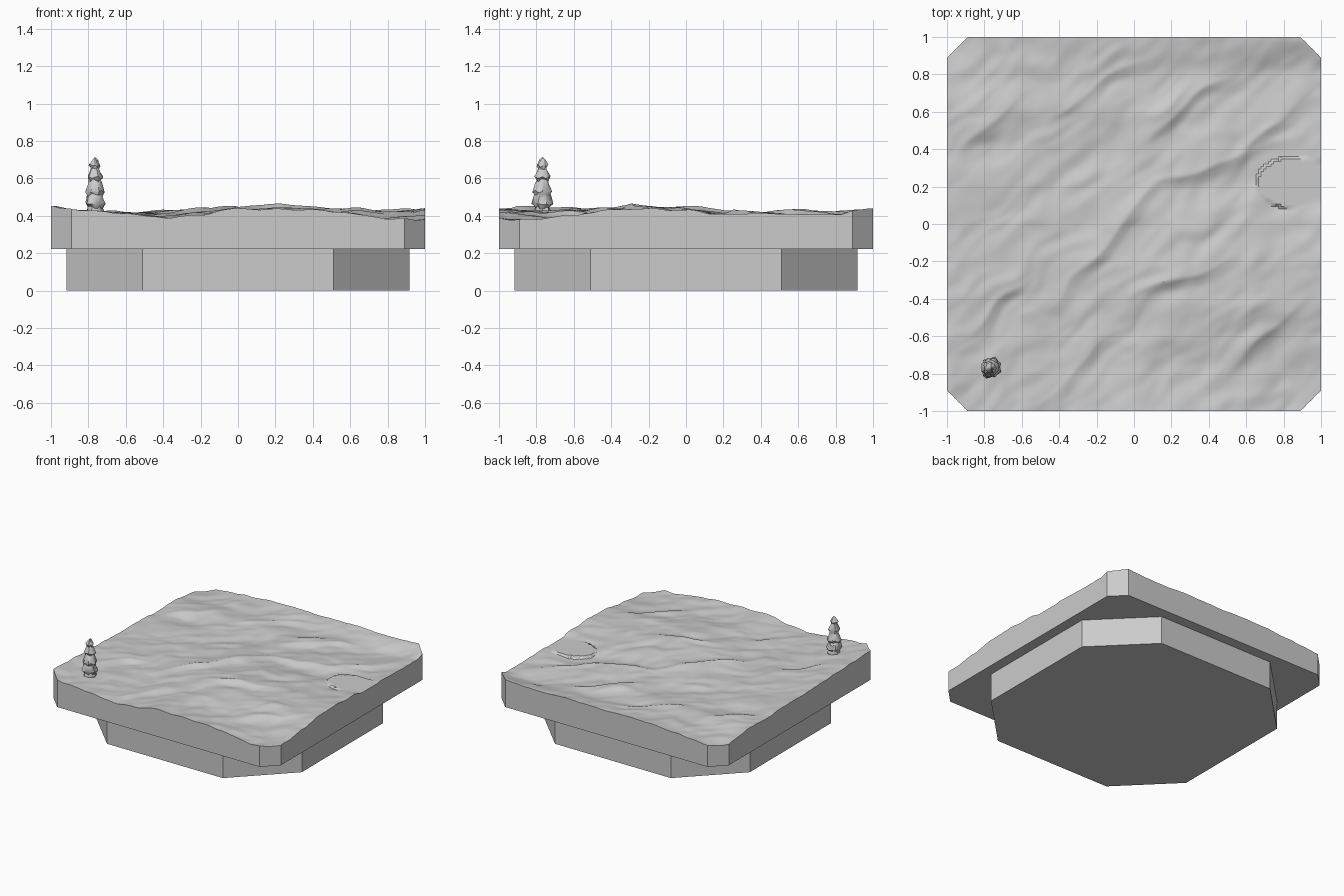
import bpy, bmesh, math, random
from mathutils import Vector, noise

random.seed(4)
if "Cube" in bpy.data.objects:
    bpy.data.objects.remove(bpy.data.objects["Cube"])

stone = bpy.data.materials.new("plain_grey")
stone.use_nodes = True
GREY = (0.6, 0.6, 0.6, 1)
stone.diffuse_color = GREY
stone.node_tree.nodes["Principled BSDF"].inputs["Base Color"].default_value = GREY


def finish(name, bm, smooth=None):
    bmesh.ops.recalc_face_normals(bm, faces=bm.faces)
    mesh = bpy.data.meshes.new(name)
    bm.to_mesh(mesh)
    bm.free()
    ob = bpy.data.objects.new(name, mesh)
    bpy.context.collection.objects.link(ob)
    mesh.materials.append(stone)
    if smooth:
        bpy.ops.object.select_all(action="DESELECT")
        bpy.context.view_layer.objects.active = ob
        ob.select_set(True)
        bpy.ops.object.shade_smooth_by_angle(angle=math.radians(smooth))
    return ob


# Plinth: square with wide chamfered corners
def plinth(half, corner, height):
    bm = bmesh.new()
    ring = []
    for k in range(4):
        c, s = round(math.cos(k * math.pi / 2)), round(math.sin(k * math.pi / 2))
        for x, y in ((half, -corner), (half, corner)):
            ring.append(bm.verts.new((c * x - s * y, s * x + c * y, 0)))
    face = bm.faces.new(ring)
    top = bmesh.ops.extrude_face_region(bm, geom=[face])["geom"]
    bmesh.ops.translate(bm, vec=(0, 0, height),
                        verts=[v for v in top if isinstance(v, bmesh.types.BMVert)])
    return finish("plinth", bm)


# Rim heights along each side of the terrain, from -1 to 1
FRONT = (.445, .425, .405, .385, .405, .438, .435, .43, .415, .385, .382)
BACK = (.38, .40, .42, .43, .435, .43, .435, .435, .43, .435, .452)
LEFT = (.45, .45, .44, .435, .43, .425, .425, .41, .42, .40, .38)
RIGHT = (.382, .382, .405, .432, .438, .43, .405, .415, .405, .405, .45)

# Crests of the main ridges, start and end, with the steep side to the right
RIDGES = (((-1.1, .25), (-.6, .66)), ((-.4, -.38), (.1, .2)), ((.05, .18), (.6, .38)),
          ((.55, .36), (1.1, .85)), ((-.4, .62), (.1, .9)), ((.05, -.38), (.5, -.2)),
          ((-.6, -1.05), (-.15, -.62)), ((.5, -.8), (.9, -.42)), ((-.95, -.65), (-.6, -.3)),
          ((.1, .48), (.5, .8)))


def along(rim, t):
    f = min(max((t + 1) * 5, 0), 9.999)
    i = int(f)
    w = f - i
    w = w * w * (3 - 2 * w)
    return rim[i] * (1 - w) + rim[i + 1] * w


# Long slope on one side of a crest, short steep drop on the other
def ridge(p, start, end):
    a, run = Vector(start), Vector(end) - Vector(start)
    t = (p - a).dot(run) / run.length_squared
    if not -0.2 < t < 1.2:
        return 0
    side = (run.y * (p.x - a.x) - run.x * (p.y - a.y)) / run.length
    taper = math.cos((t - 0.5) * math.pi / 1.4)
    return taper * (math.exp(side / 0.13) if side < 0 else max(0, 1 - side / 0.07) ** 1.5)


def height(x, y):
    # Blend the four rims across the square
    a, b = (x + 1) / 2, (y + 1) / 2
    z = (1 - b) * along(FRONT, x) + b * along(BACK, x)
    z += (1 - a) * along(LEFT, y) + a * along(RIGHT, y)
    z -= ((1 - a) * (1 - b) * FRONT[0] + a * (1 - b) * FRONT[-1]
          + (1 - a) * b * BACK[0] + a * b * BACK[-1])
    # Diagonal wind-blown ridges, fading towards the rim
    inner = min(1, 4 * (1 - max(abs(x), abs(y))))
    wave = Vector((noise.noise(Vector((x * 4, y * 4, 7))), noise.noise(Vector((x * 4, y * 4, 9)))))
    p = Vector((x, y)) + 0.05 * wave
    z += (0.2 + 0.8 * inner) * 0.024 * max(ridge(p, *r) for r in RIDGES) - 0.016 * inner
    # Finer ripples along the same direction
    ang = math.radians(40)
    u = p.x * math.cos(ang) + p.y * math.sin(ang)
    v = p.y * math.cos(ang) - p.x * math.sin(ang)
    z += 0.010 * inner * noise.noise(Vector((u * 1.2, v * 4, 1)))
    z += 0.012 * (0.4 + 0.6 * inner) * noise.noise(Vector((u * 3, v * 8, 3)))
    z += 0.006 * noise.noise(Vector((u * 8, v * 15, 5)))
    # Small level clearing by the right rim
    if math.hypot((x - 0.86) / 0.2, (y - 0.22) / 0.14) < 1:
        z = max(z, 0.41)
    return z


# Terrain slab: grid trimmed at the corners, walls dropped to its underside
def terrain(underside, chamfer):
    bm = bmesh.new()
    bmesh.ops.create_grid(bm, x_segments=150, y_segments=150, size=1)
    for sx in (-1, 1):
        for sy in (-1, 1):
            bmesh.ops.bisect_plane(bm, geom=bm.verts[:] + bm.edges[:] + bm.faces[:],
                                   plane_co=(sx, sy * chamfer, 0),
                                   plane_no=(sx, sy, 0), clear_outer=True)
    for v in bm.verts:
        v.co.z = height(v.co.x, v.co.y)
    rim = [e for e in bm.edges if e.is_boundary]
    skirt = bmesh.ops.extrude_edge_only(bm, edges=rim)["geom"]
    for v in skirt:
        if isinstance(v, bmesh.types.BMVert):
            v.co.z = underside
    bmesh.ops.contextual_create(bm, geom=[e for e in skirt if isinstance(e, bmesh.types.BMEdge)
                                          and e.is_boundary])
    return finish("terrain_slab", bm, 35)


# Fir tree: stacked, ragged tiers of drooping boughs
def fir_tree(x, y):
    tiers = ((.038, .40), (.046, .425), (.040, .445), (.058, .465), (.046, .50), (.040, .515),
             (.053, .53), (.038, .575), (.032, .59), (.042, .605), (.026, .645), (.022, .655),
             (.031, .668), (.016, .695))
    sides = 16
    bm = bmesh.new()
    rings = []
    for r, z in tiers:
        ring = []
        for k in range(sides):
            t = 2 * math.pi * k / sides
            rr = r * random.uniform(0.82, 1.1)
            ring.append(bm.verts.new((x + rr * math.cos(t), y + rr * math.sin(t),
                                      z + random.uniform(-.008, .008))))
        rings.append(ring)
    for low, high in zip(rings, rings[1:]):
        for k in range(sides):
            j = (k + 1) % sides
            bm.faces.new((low[k], low[j], high[j], high[k]))
    tip = bm.verts.new((x, y, .715))
    for k in range(sides):
        bm.faces.new((rings[-1][k], rings[-1][(k + 1) % sides], tip))
    bm.faces.new(rings[0][::-1])
    return finish("fir_tree", bm, 40)


plinth(0.918, 0.51, 0.222)
terrain(0.222, 0.89)
fir_tree(-0.765, -0.768)
